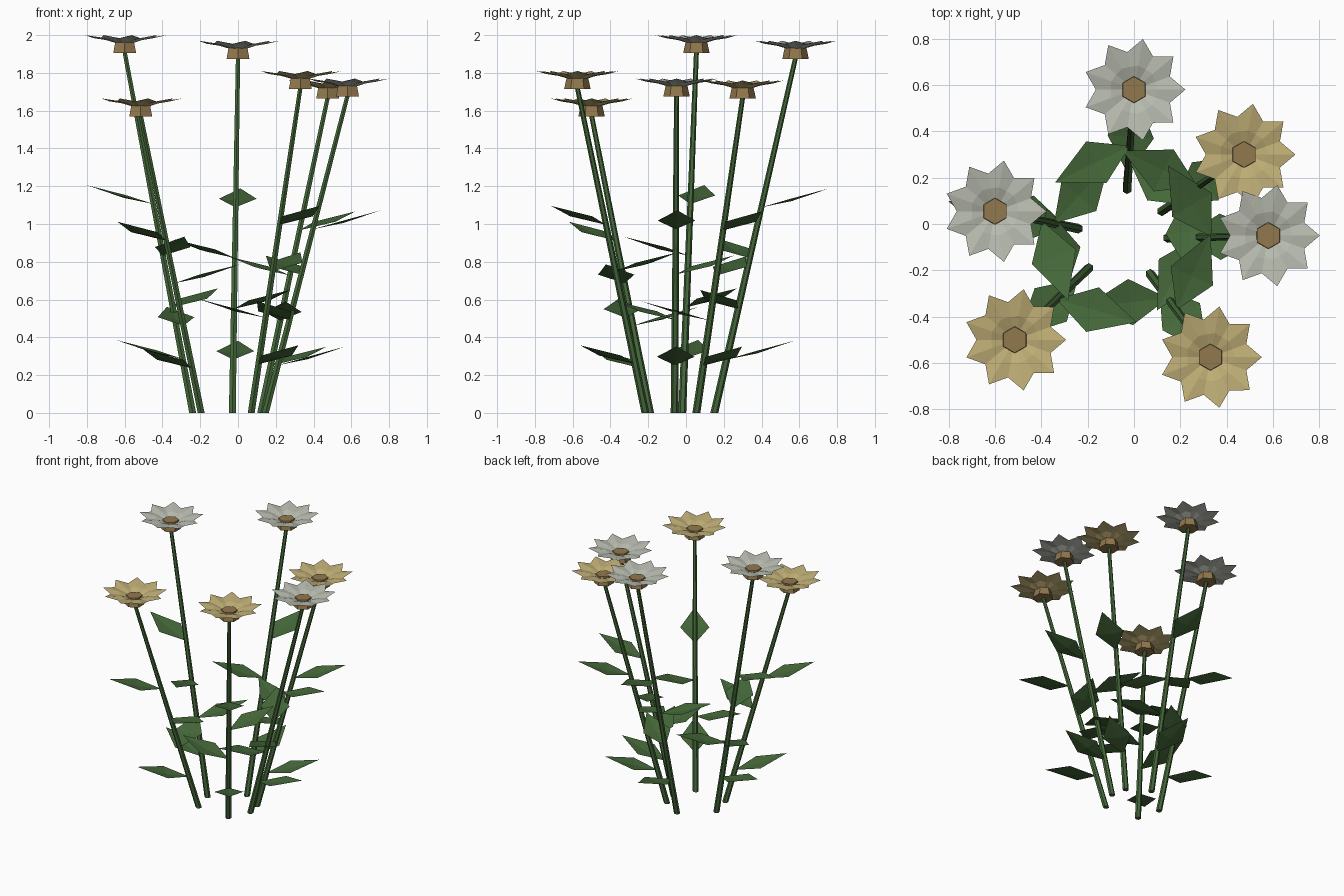
import bpy, bmesh
from math import sin, cos, pi, radians, atan2
from mathutils import Matrix, Vector

cube = bpy.data.objects.get("Cube")
if cube:
    bpy.data.objects.remove(cube, do_unlink=True)


def material(name, rgb):
    mat = bpy.data.materials.new(name)
    mat.use_nodes = True
    mat.diffuse_color = (*rgb, 1)
    mat.node_tree.nodes["Principled BSDF"].inputs["Base Color"].default_value = (*rgb, 1)
    return mat


GREEN = material("leaf_green", (0.06, 0.14, 0.042))
BROWN = material("seed_brown", (0.29, 0.19, 0.075))
WHITE = material("petal_white", (0.48, 0.50, 0.43))
YELLOW = material("petal_yellow", (0.52, 0.42, 0.18))


def make_object(name, bm, mat, location=(0, 0, 0)):
    mesh = bpy.data.meshes.new(name)
    bm.to_mesh(mesh)
    bm.free()
    mesh.materials.append(mat)
    obj = bpy.data.objects.new(name, mesh)
    obj.location = location
    bpy.context.scene.collection.objects.link(obj)
    return obj


def build_stem(name, base, head):
    # Tapered hexagonal rod, sheared so that it leans out to the head
    bm = bmesh.new()
    height = head.z - base.z
    bmesh.ops.create_cone(bm, cap_ends=True, segments=6, radius1=0.021, radius2=0.013,
                          depth=height, matrix=Matrix.Translation((0, 0, height / 2)))
    lean = (head - base) / height
    for v in bm.verts:
        v.co = base + Vector((v.co.x, v.co.y, 0)) + lean * v.co.z
    make_object(name, bm, GREEN)


def add_leaf(bm, root, angle, length=0.36, width=0.1, rise=0.1):
    # Diamond leaf with a slight fold along the midrib
    turn = Matrix.Rotation(angle, 3, "Z")

    def vert(along, side, sag=0):
        return bm.verts.new(root + turn @ Vector((along * length, side, along * rise - sag)))

    stalk, tip, rib = vert(0, 0), vert(1, 0), vert(0.45, 0, 0.012)
    for side in (1, -1):
        edge = vert(0.45, side * width)
        for tri in ((stalk, rib, edge), (rib, tip, edge)):
            bm.faces.new(tri if side > 0 else tri[::-1])


def build_leaves(name, base, head):
    # Four leaves in a spiral, the lowest and highest facing outward
    bm = bmesh.new()
    lean = head - base
    outward = atan2(lean.y, lean.x)
    for i in range(4):
        root = base + lean * (0.15 + 0.143 * i)
        add_leaf(bm, root, outward - i * radians(120))
    make_object(name, bm, GREEN)


def build_petals(name, mat, top):
    # Nine-pointed shallow dish: (radius, z) of each ring on ridges and valleys
    points = 9
    ridge = ((0.045, -0.042), (0.105, -0.016), (0.222, 0.0))
    valley = ((0.045, -0.042), (0.100, -0.026), (0.165, -0.016))
    bm = bmesh.new()
    columns = []
    for i in range(points * 2):
        a = i * pi / points
        columns.append([bm.verts.new((r * cos(a), r * sin(a), z))
                        for r, z in (valley if i % 2 else ridge)])
    for i, col in enumerate(columns):
        nxt = columns[(i + 1) % len(columns)]
        for k in range(2):
            bm.faces.new((col[k], col[k + 1], nxt[k + 1], nxt[k]))
    make_object(name, bm, mat, top)


def build_center(name, top):
    # Hexagonal cup that shows below and through the petals
    bm = bmesh.new()
    bmesh.ops.create_cone(bm, cap_ends=True, segments=6, radius1=0.07, radius2=0.056,
                          depth=0.066, matrix=Matrix.Translation((0, 0, -0.063)))
    make_object(name, bm, BROWN, top)


# Base x, base y, head x, head y, petal tip height, petal colour
flowers = [
    (-0.03, 0.15, 0.00, 0.58, 1.97, WHITE),
    (0.12, 0.055, 0.475, 0.30, 1.76, YELLOW),
    (0.145, -0.06, 0.58, -0.05, 1.77, WHITE),
    (0.07, -0.215, 0.33, -0.575, 1.81, YELLOW),
    (-0.195, -0.19, -0.515, -0.50, 1.665, YELLOW),
    (-0.24, -0.02, -0.60, 0.055, 2.00, WHITE),
]
for n, (bx, by, hx, hy, tip, colour) in enumerate(flowers, 1):
    base = Vector((bx, by, 0))
    head = Vector((hx, hy, tip - 0.09))
    top = (hx, hy, tip)
    build_stem(f"stem_{n}", base, head)
    build_leaves(f"leaves_{n}", base, head)
    build_petals(f"petals_{n}", colour, top)
    build_center(f"flower_center_{n}", top)
